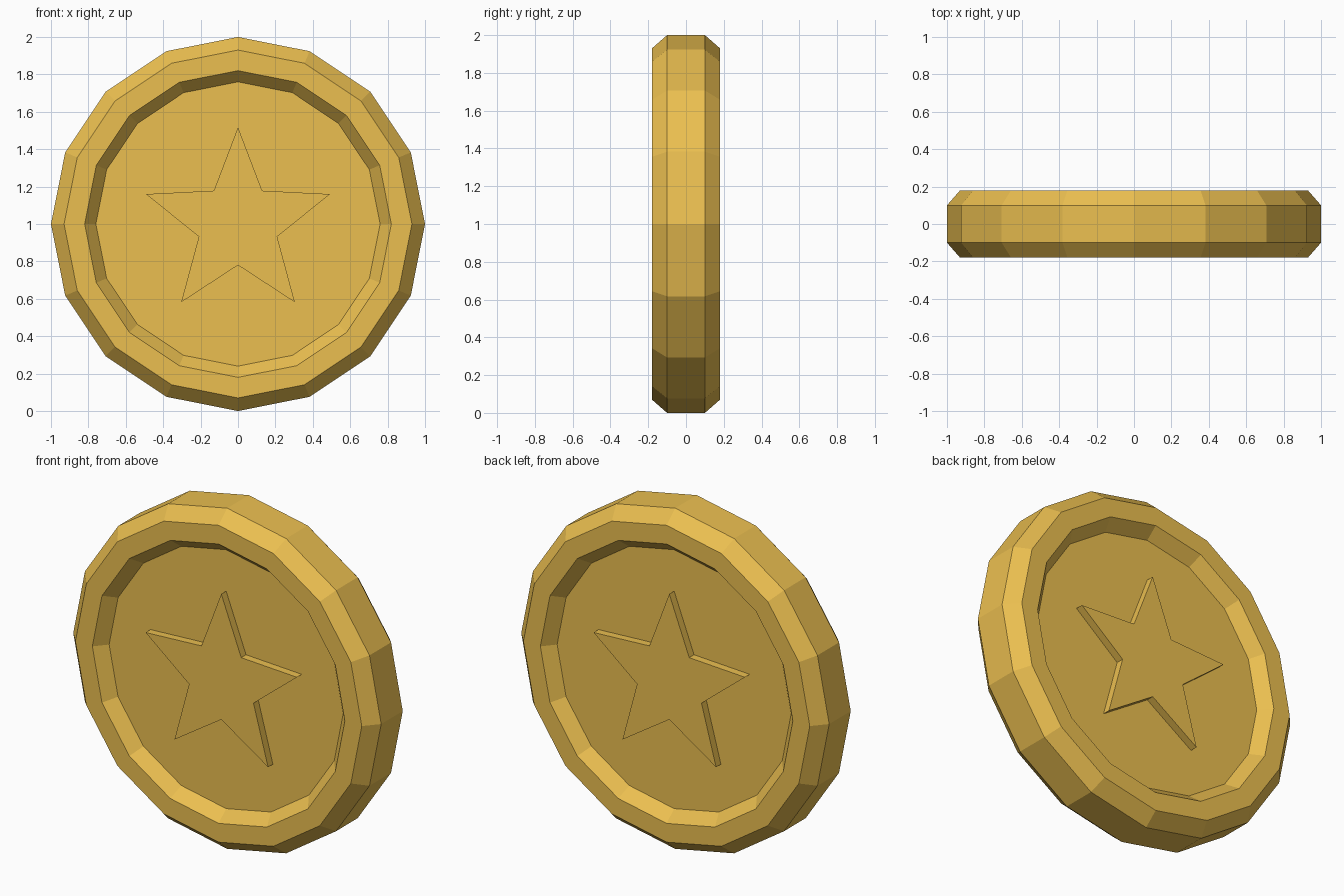
import bpy, bmesh
from math import sin, cos, pi

if "Cube" in bpy.data.objects:
    bpy.data.objects.remove(bpy.data.objects["Cube"])

gold = bpy.data.materials.new("gold")
gold.diffuse_color = (0.83, 0.52, 0.08, 1)
gold.use_nodes = True
gold.node_tree.nodes["Principled BSDF"].inputs["Base Color"].default_value = gold.diffuse_color


def loft(name, rings):
    """Flat-shaded solid through matching rings of points, capped at both ends."""
    bm = bmesh.new()
    loops = [[bm.verts.new(p) for p in ring] for ring in rings]
    n = len(loops[0])
    for a, b in zip(loops, loops[1:]):
        for i in range(n):
            j = (i + 1) % n
            bm.faces.new((a[i], a[j], b[j], b[i]))
    bm.faces.new(loops[0])
    bm.faces.new(loops[-1])
    bmesh.ops.recalc_face_normals(bm, faces=bm.faces)
    mesh = bpy.data.meshes.new(name)
    bm.to_mesh(mesh)
    bm.free()
    mesh.materials.append(gold)
    obj = bpy.data.objects.new(name, mesh)
    bpy.context.collection.objects.link(obj)
    return obj


def ring(radii, n, y):
    """n points around the coin axis, starting at the top; radii repeat in turn."""
    return [(radii[i % len(radii)] * sin(2 * pi * i / n), y,
             1 + radii[i % len(radii)] * cos(2 * pi * i / n)) for i in range(n)]


# Coin body: recessed floor, raised rim and bevelled edge, mirrored front to back
half = [(0.76, -0.11), (0.82, -0.18), (0.93, -0.18), (1.0, -0.10)]
profile = half + [(r, -y) for r, y in reversed(half)]
loft("coin_body", [ring([r], 16, y) for r, y in profile])

# Raised star on each face
for name, side in (("front_star", -1), ("back_star", 1)):
    loft(name, [ring([0.517, 0.22], 10, side * y) for y in (0.09, 0.155)])
